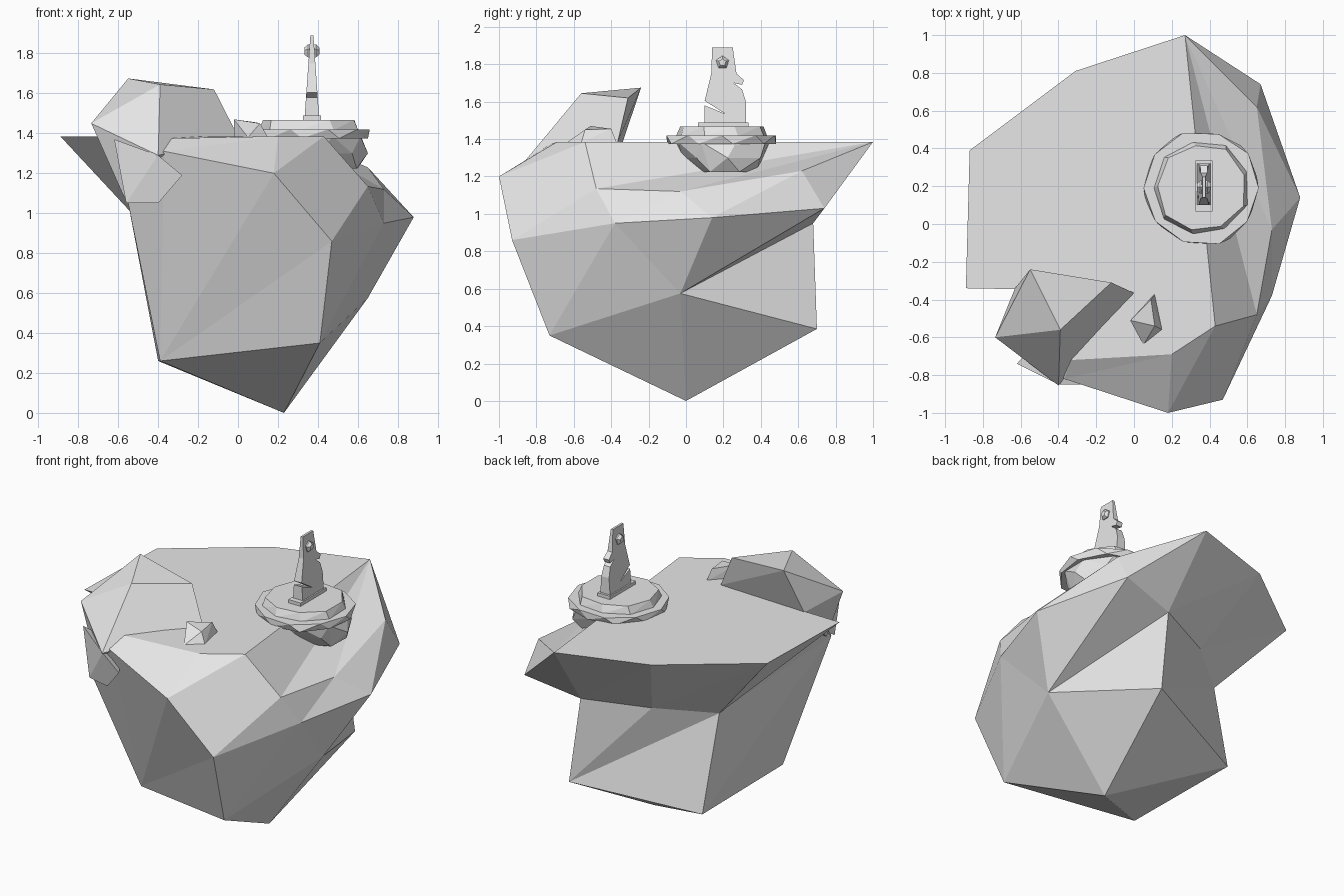
import bpy, bmesh, math
from mathutils import Vector

cube = bpy.data.objects.get("Cube")
if cube:
    bpy.data.objects.remove(cube, do_unlink=True)

stone = bpy.data.materials.new("pale_grey_stone")
stone.use_nodes = True
grey = (0.8, 0.8, 0.8, 1)
stone.diffuse_color = grey
stone.node_tree.nodes["Principled BSDF"].inputs["Base Color"].default_value = grey


def finish(bm, name):
    """Turn a bmesh into a named, flat shaded stone object."""
    bmesh.ops.recalc_face_normals(bm, faces=bm.faces)
    mesh = bpy.data.meshes.new(name)
    bm.to_mesh(mesh)
    bm.free()
    mesh.materials.append(stone)
    obj = bpy.data.objects.new(name, mesh)
    bpy.context.collection.objects.link(obj)
    return obj


def hull(name, points):
    """Faceted rock wrapped around a few corner points."""
    bm = bmesh.new()
    for p in points:
        bm.verts.new(p)
    bmesh.ops.convex_hull(bm, input=bm.verts)
    loose = [v for v in bm.verts if not v.link_faces]
    bmesh.ops.delete(bm, geom=loose, context='VERTS')
    bmesh.ops.dissolve_limit(bm, angle_limit=math.radians(2),
                             verts=bm.verts, edges=bm.edges)
    return finish(bm, name)


def ring(center, radius, z, sides, turn=0.0, wobble=0.0):
    """Corner points of a slightly uneven polygon."""
    points = []
    for i in range(sides):
        a = math.tau * i / sides + turn
        r = radius * (1 + wobble * math.sin(i * i + turn))
        points.append((center[0] + r * math.cos(a), center[1] + r * math.sin(a), z))
    return points


# Island: lettered corners, from the tip up to the plateau rim
corners = {
    "F": (.23, 0, 0), "A": (.41, -.73, .35), "C": (-.39, -.46, .26),
    "D": (-.4, .4, .26), "B": (.37, .7, .385), "E": (.65, -.03, .575),
}
corners.update({  # widest belt
    "W": (-.55, -.74, 1.05), "N": (-.37, -.82, 1.31), "O": (.18, -1, 1.2),
    "G": (.47, -.93, .86), "H": (.73, -.38, .95), "I": (.88, .14, .98),
    "J": (.67, .74, 1.03), "K": (.3, .68, .95), "M": (-.1, .5, .925),
    "L": (-.42, .25, .88),
})
corners.update({  # plateau rim
    "p": (.27, 1, 1.385), "q": (-.31, .81, 1.385), "r": (-.87, .39, 1.385),
    "s": (-.89, -.34, 1.385), "X": (-.62, -.345, 1.385), "S": (-.33, -.72, 1.375),
    "Q": (.2, -.69, 1.385), "R": (.43, -.54, 1.385), "T": (.65, -.48, 1.135),
    "U": (.73, -.03, 1.12), "V": (.65, .62, 1.23),
})
bm = bmesh.new()
vert = {key: bm.verts.new(co) for key, co in corners.items()}


def stitch(lower, upper):
    """Zip two bands of corners into triangles; one side advances at a time."""
    for i in range(len(lower) - 1):
        keys = dict.fromkeys((lower[i], lower[i + 1], upper[i + 1], upper[i]))
        bm.faces.new([vert[k] for k in keys])


stitch("FFFFFF", "AEBDCA")
stitch("AAEEEEBBBDDCCCCA", "GHHIJKKMLLWWNOGG")
stitch("WNNNOOGGHHIIJJKKMMLLLW", "XXSQQRRTTUUVVppqqrrsXX")
# Flat plateau, then the slope falling away to one side
bm.faces.new([vert[k] for k in "pqrsXSQR"])
stitch("pppp", "RTUV")
finish(bm, "island")

# Boulder hanging over the front corner, and a small stone beside it
hull("boulder", [
    (-.55, -.24, 1.675), (-.39, -.56, 1.645), (-.12, -.31, 1.62),
    (-.735, -.6, 1.45), (-.4, -.855, 1.29), (0, -.365, 1.385),
    (-.63, -.34, 1.38), (-.3, -.72, 1.3), (-.57, -.66, 1.08)])
hull("hanging_rock", [
    (-.62, -.74, 1.37), (-.4, -.85, 1.29), (-.28, -.85, 1.19),
    (-.4, -.8, 1.05), (-.56, -.76, 1.05), (-.45, -.55, 1.2)])
hull("small_stone", [
    (.15, -.56, 1.38), (.05, -.64, 1.38), (-.02, -.51, 1.38), (.11, -.37, 1.38),
    (-.02, -.51, 1.47), (.09, -.4, 1.455), (.11, -.54, 1.45)])

# Round rocky pedestal in layers
mid = (.355, .19)
hull("pedestal_rock", ring(mid, .27, 1.385, 9, .3, .04)
     + ring((.43, .2), .22, 1.3, 7, .1, .08) + ring((.46, .21), .15, 1.225, 6, .5, .12))
hull("lower_disc", ring(mid, .3, 1.375, 10, .2, .03) + ring(mid, .305, 1.42, 10, 0, .02))
hull("upper_disc", ring(mid, .255, 1.415, 9, .35, .03) + ring(mid, .235, 1.468, 9, .3, .04))


def box(name, center, size):
    half = Vector(size) / 2
    hull(name, [(center[0] + i * half.x, center[1] + j * half.y, center[2] + k * half.z)
                for i in (-1, 1) for j in (-1, 1) for k in (-1, 1)])


box("plinth", (.37, .2, 1.475), (.09, .27, .03))

# Spire: a broken slab profile, thinner towards the top
profile = [(.1, 1.485), (.1, 1.58), (.21, 1.535), (.1, 1.605), (.135, 1.75),
           (.14, 1.89), (.25, 1.89), (.27, 1.75), (.31, 1.715), (.3, 1.69),
           (.255, 1.7), (.3, 1.665), (.32, 1.6), (.32, 1.485)]
bm = bmesh.new()
sides = []
for sign in (-1, 1):
    sides.append([bm.verts.new((.37 + sign * (.036 - .07 * (z - 1.485)), y, z))
                  for y, z in profile])
    bm.faces.new(sides[-1])
for i in range(len(profile)):
    bm.faces.new((sides[0][i - 1], sides[0][i], sides[1][i], sides[1][i - 1]))
finish(bm, "spire")

# Five sided gem set through the top of the spire
gem = []
for x, r in ((.333, .02), (.35, .036), (.39, .036), (.407, .02)):
    for i in range(5):
        a = math.tau * i / 5 + math.pi / 2
        gem.append((x, .195 + r * math.cos(a), 1.81 + r * math.sin(a)))
hull("gem", gem)
